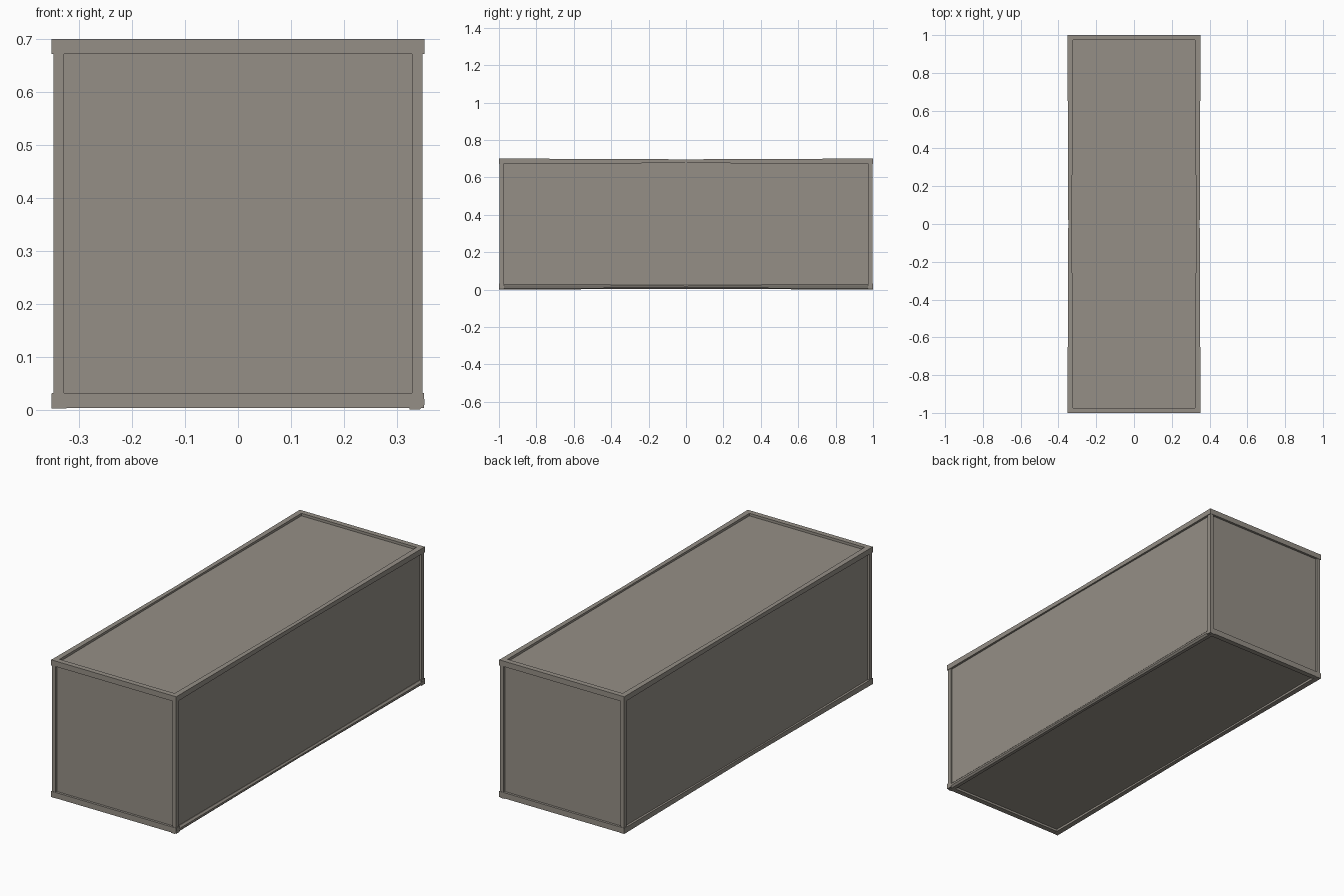
import bpy, bmesh

if "Cube" in bpy.data.objects:
    bpy.data.objects.remove(bpy.data.objects["Cube"])

mat = bpy.data.materials.new("warm grey")
mat.diffuse_color = (0.30, 0.275, 0.24, 1)
mat.use_nodes = True
mat.node_tree.nodes["Principled BSDF"].inputs["Base Color"].default_value = mat.diffuse_color


def finish(bm, name):
    bmesh.ops.recalc_face_normals(bm, faces=bm.faces[:])
    me = bpy.data.meshes.new(name)
    bm.to_mesh(me)
    bm.free()
    me.materials.append(mat)
    ob = bpy.data.objects.new(name, me)
    bpy.context.collection.objects.link(ob)
    return ob


def box(name, lo, hi):
    bm = bmesh.new()
    bmesh.ops.create_cube(bm, size=1)
    for v in bm.verts:
        for i in range(3):
            v.co[i] = (lo[i] + hi[i]) / 2 + v.co[i] * (hi[i] - lo[i])
    return finish(bm, name)


def long_rail(name, x, z, chamfer=0.0):
    """Bar along y, square in section, thinning slightly to the middle."""
    h, pinch = 0.0142, 0.0042
    if chamfer:  # outer side (+x) softened above and below
        c = chamfer
        prof = [(-h, -h), (h - c, -h), (h, -h + c), (h, h - c), (h - c, h), (-h, h)]
    else:
        prof = [(-h, -h), (h, -h), (h, h), (-h, h)]
    bm = bmesh.new()
    rings = []
    for y in (-1, -0.66, -0.33, 0, 0.33, 0.66, 1):
        s = 1 - (pinch / h) * (1 - abs(y))
        rings.append([bm.verts.new((x + a * s, y, z + b * s)) for a, b in prof])
    n = len(prof)
    for r0, r1 in zip(rings, rings[1:]):
        for i in range(n):
            j = (i + 1) % n
            bm.faces.new((r0[i], r0[j], r1[j], r1[i]))
    bm.faces.new(rings[0])
    bm.faces.new(rings[-1])
    return finish(bm, name)


# Recessed panels, closed together as one body
box("panel_body", (-0.340, -0.988, 0.014), (0.340, 0.988, 0.688))

# Rails along the length
for side, sx in (("left", -1), ("right", 1)):
    long_rail(f"{side}_top_rail", sx * 0.338, 0.6868)
    long_rail(f"{side}_bottom_rail", sx * 0.338, 0.0165 if sx < 0 else 0.0145,
              0.009 if sx > 0 else 0)

# Rails across the ends and corner posts
for end, sy in (("front", -1), ("back", 1)):
    y0, y1 = sorted((sy * 0.973, sy * 1.0))
    box(f"{end}_top_rail", (-0.352, y0, 0.673), (0.352, y1, 0.701))
    box(f"{end}_bottom_rail", (-0.352, y0, 0.003), (0.352, y1, 0.032))
    for side, sx in (("left", -1), ("right", 1)):
        x0, x1 = sorted((sx * 0.329, sx * 0.349))
        p0, p1 = sorted((sy * 0.976, sy * 0.998))
        box(f"{end}_{side}_post", (x0, p0, 0.03), (x1, p1, 0.675))
